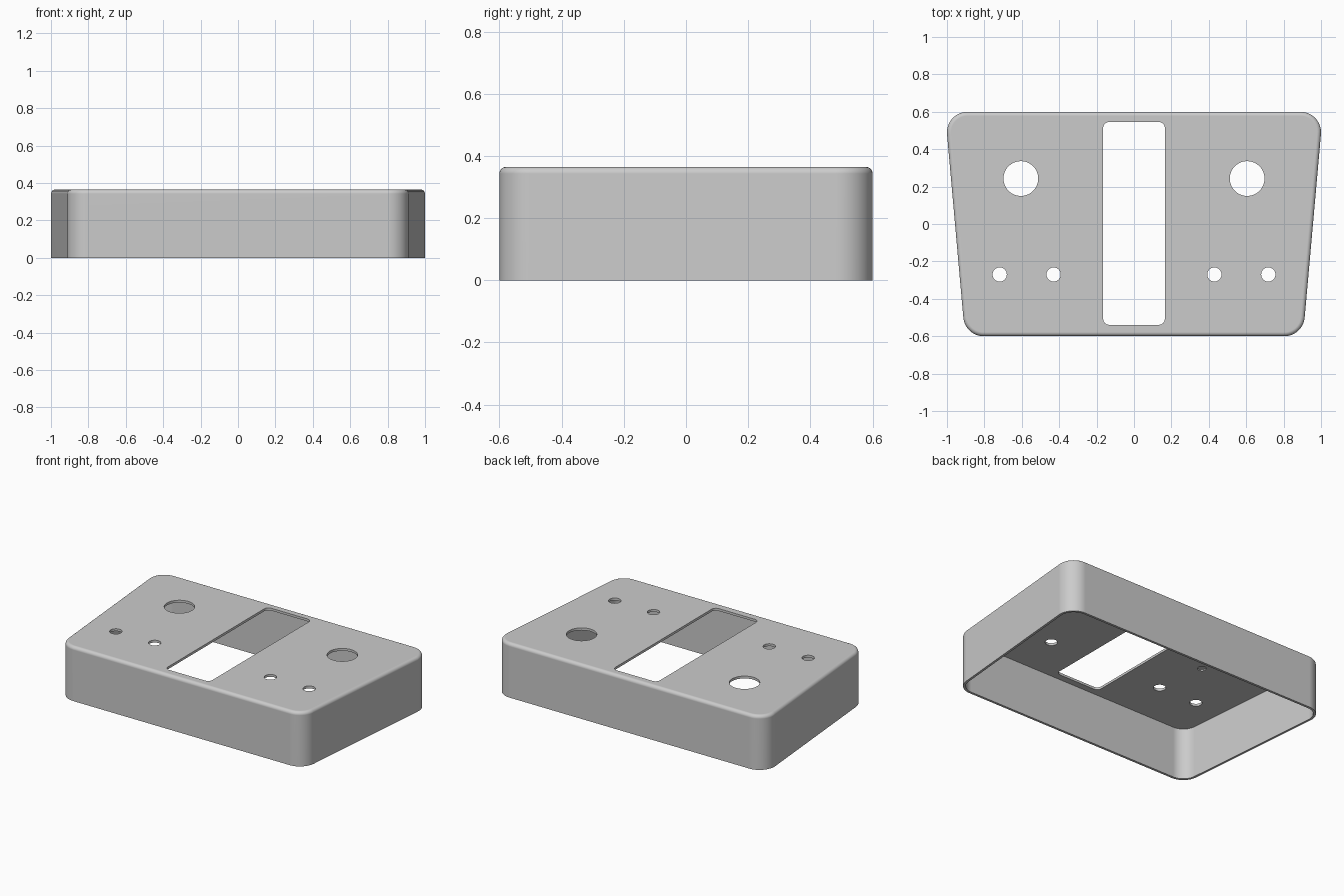
import bpy, bmesh, math

cube = bpy.data.objects.get("Cube")
if cube:
    bpy.data.objects.remove(cube, do_unlink=True)

HEIGHT, WALL, FILLET = 0.365, 0.016, 0.022
HALF_DEPTH, CORNER = 0.6, 0.11
BACK_X, FRONT_X = 0.89, 0.803           # corner arc centres
ARC_Y = HALF_DEPTH - CORNER
TAPER = math.atan2(BACK_X - FRONT_X, 2 * ARC_Y)


def arc(cx, cy, r, start, end, steps):
    angles = [start + (end - start) * i / steps for i in range(steps + 1)]
    return [(cx + r * math.cos(a), cy + r * math.sin(a)) for a in angles]


def outline(inset):
    """Rounded trapezoid, counter-clockwise, shrunk by inset."""
    r = CORNER - inset
    half = arc(FRONT_X, -ARC_Y, r, -math.pi / 2, -TAPER, 12)
    half += arc(BACK_X, ARC_Y, r, -TAPER, math.pi / 2, 12)
    return half + [(-x, y) for x, y in reversed(half)]


def loft(bm, sections):
    """Skin a stack of (points, z) sections and cap the last one."""
    rings = [[bm.verts.new((x, y, z)) for x, y in pts] for pts, z in sections]
    for low, high in zip(rings, rings[1:]):
        n = len(low)
        for i in range(n):
            j = (i + 1) % n
            bm.faces.new((low[i], low[j], high[j], high[i]))
    bm.faces.new(rings[-1])
    return rings


def make_object(name, bm):
    bmesh.ops.recalc_face_normals(bm, faces=bm.faces)
    mesh = bpy.data.meshes.new(name)
    bm.to_mesh(mesh)
    bm.free()
    obj = bpy.data.objects.new(name, mesh)
    bpy.context.collection.objects.link(obj)
    return obj


# Hollow shell, open at the bottom, with a rounded top edge
bm = bmesh.new()
sections = [(outline(0), 0)]
for i in range(7):
    a = math.pi / 2 * i / 6
    sections.append((outline(FILLET * (1 - math.cos(a))),
                     HEIGHT - FILLET + FILLET * math.sin(a)))
outer = loft(bm, sections)
inner = loft(bm, [(outline(WALL), 0), (outline(WALL), HEIGHT - WALL)])
count = len(outer[0])
for i in range(count):
    j = (i + 1) % count
    bm.faces.new((outer[0][i], outer[0][j], inner[0][j], inner[0][i]))
case = make_object("enclosure_shell", bm)

# Cutters for the slot, the control holes and the locating sockets
bm = bmesh.new()


def cut(points, bottom, top):
    rings = loft(bm, [(points, bottom), (points, top)])
    bm.faces.new(list(reversed(rings[0])))


def circle(x, y, r, steps=32):
    return arc(x, y, r, 0, 2 * math.pi, steps)[:-1]


LOW, HIGH = HEIGHT - 0.1, HEIGHT + 0.1
slot = []
for k, (sx, sy) in enumerate([(1, 1), (-1, 1), (-1, -1), (1, -1)]):
    slot += arc(sx * 0.133, 0.003 + sy * 0.51, 0.032,
                k * math.pi / 2, (k + 1) * math.pi / 2, 6)
cut(slot, LOW, HIGH)
for side in (-1, 1):
    cut(circle(side * 0.605, 0.243, 0.093, 48), LOW, HIGH)
    for x in (0.43, 0.718):
        cut(circle(side * x, -0.27, 0.038), LOW, HIGH)
    # blind sockets under the top plate
    cut(circle(side * 0.605 + 0.128, 0.074, 0.027, 20), LOW, HEIGHT - WALL / 2)
cutter = make_object("hole_cutters", bm)
cutter.hide_render = True

boolean = case.modifiers.new("holes", 'BOOLEAN')
boolean.operation = 'DIFFERENCE'
boolean.solver = 'EXACT'
boolean.object = cutter
bpy.ops.object.select_all(action='DESELECT')
case.select_set(True)
bpy.context.view_layer.objects.active = case
bpy.ops.object.modifier_apply(modifier=boolean.name)
bpy.data.objects.remove(cutter, do_unlink=True)

# Single grey finish
grey = bpy.data.materials.new("plain_grey")
grey.use_nodes = True
colour = (0.6, 0.6, 0.6, 1)
grey.diffuse_color = colour
grey.node_tree.nodes["Principled BSDF"].inputs["Base Color"].default_value = colour
case.data.materials.clear()
case.data.materials.append(grey)

bpy.ops.object.shade_smooth_by_angle(angle=math.radians(30))
weighted = case.modifiers.new("clean_shading", 'WEIGHTED_NORMAL')
weighted.keep_sharp = True
